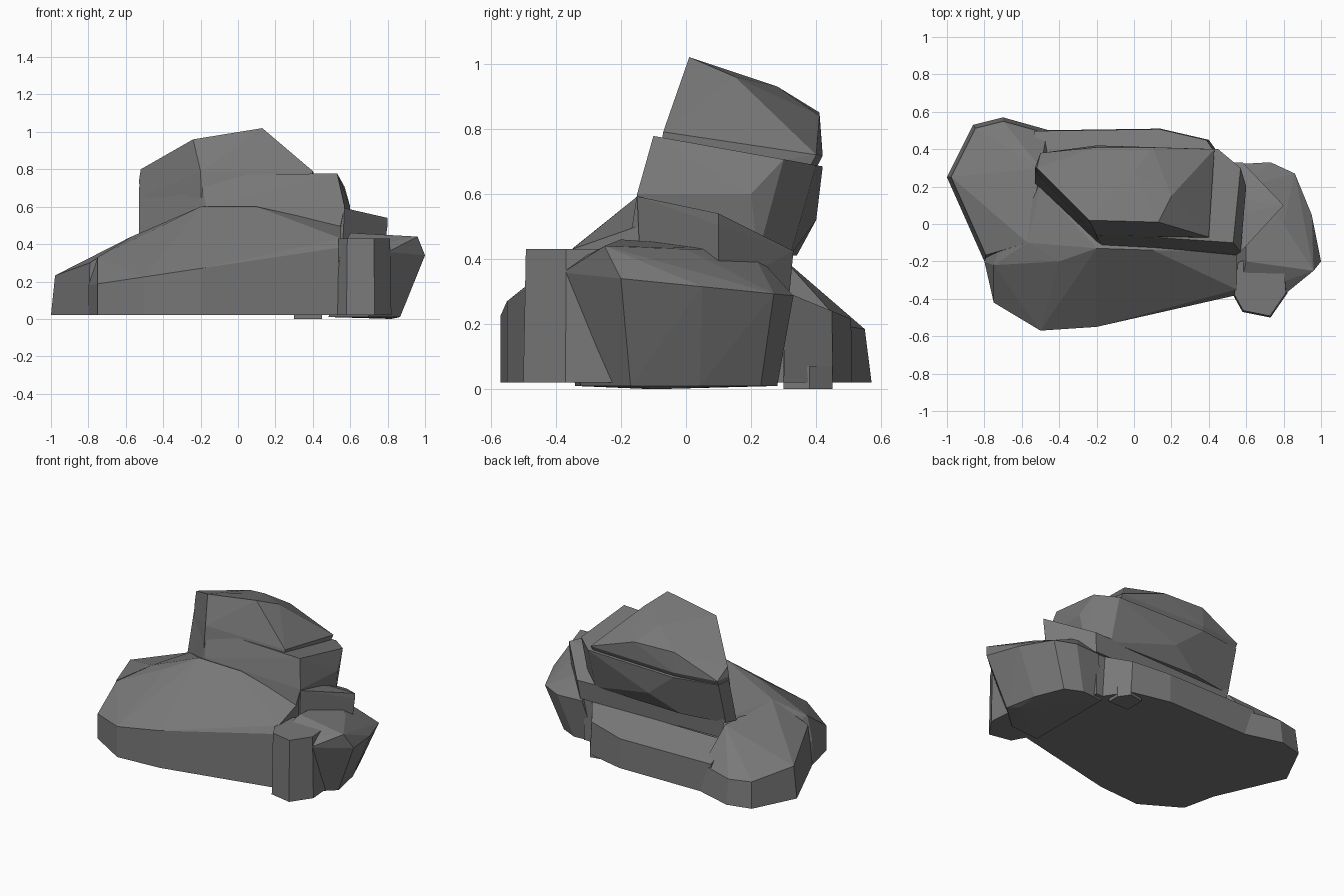
import bpy
import bmesh
import math
from mathutils import Vector

default_cube = bpy.data.objects.get("Cube")
if default_cube:
    bpy.data.objects.remove(default_cube, do_unlink=True)

# Single stone colour
stone = bpy.data.materials.new("stone_grey")
stone.use_nodes = True
stone_colour = (.19, .19, .19, 1)
stone.diffuse_color = stone_colour
shader = stone.node_tree.nodes["Principled BSDF"]
shader.inputs["Base Color"].default_value = stone_colour


def convex_boulder(bm):
    """Wrap the loose points in a hull and merge its nearly flat faces."""
    result = bmesh.ops.convex_hull(bm, input=bm.verts[:], use_existing_faces=False)
    buried = set(result["geom_interior"] + result["geom_unused"])
    loose = [item for item in buried if isinstance(item, bmesh.types.BMVert)]
    bmesh.ops.delete(bm, geom=loose, context='VERTS')
    bmesh.ops.dissolve_limit(bm, angle_limit=math.radians(2),
                             verts=bm.verts[:], edges=bm.edges[:])
    bmesh.ops.recalc_face_normals(bm, faces=bm.faces[:])


def rock(name, outline, rim, tilt=(0, 0), ground=.02, foot_scale=1,
         rim_scale=1, lean=(0, 0), crest=()):
    """Chiselled rock: a flat foot, a tilted rim of the same outline, a few crest corners."""
    bm = bmesh.new()
    points = [Vector(point) for point in outline]
    centre = sum(points, Vector((0, 0))) / len(points)
    slope = Vector(tilt)
    for point in points:
        foot = centre.lerp(point, foot_scale) - Vector(lean)
        edge = centre.lerp(point, rim_scale)
        bm.verts.new((foot.x, foot.y, ground))
        bm.verts.new((edge.x, edge.y, rim + slope.dot(point)))
    for corner in crest:
        bm.verts.new(corner)
    convex_boulder(bm)
    mesh = bpy.data.meshes.new(name)
    bm.to_mesh(mesh)
    bm.free()
    mesh.materials.append(stone)
    obj = bpy.data.objects.new(name, mesh)
    bpy.context.scene.collection.objects.link(obj)


# Wide lower mass with a sloping front
rock("main_boulder", rim=.3, tilt=(.15, 0),
     outline=[(-.8, -.2), (-.75, -.42), (-.5, -.57), (-.2, -.55), (.55, -.38),
              (.55, .3), (-.6, .3)],
     crest=[(-.75, -.22, .33), (-.4, -.2, .5), (-.2, -.13, .6), (.1, -.14, .6),
            (.55, -.15, .5), (.55, -.35, .43), (-.57, -.1, .44), (-.5, .2, .43)])

# Low lobe on the -x side, reaching out to the back
rock("side_lobe", rim=.27, tilt=(0, -.15), rim_scale=.93,
     outline=[(-1, .25), (-.86, .53), (-.7, .57), (-.45, .5), (-.3, 0), (-.8, -.2)],
     crest=[(-.5, .3, .4), (-.57, -.1, .44), (-.75, .1, .34), (-.7, .35, .3)])

# Bulging boulder on the +x side, undercut at its outer end
rock("end_boulder", rim=.32, tilt=(0, -.1), ground=.01, foot_scale=.85, lean=(.1, 0),
     outline=[(.55, -.4), (.8, -.38), (1, -.2), (.95, .05), (.86, .27), (.73, .33),
              (.55, .32)],
     crest=[(.96, -.25, .44), (.8, 0, .43), (.6, -.2, .46), (.6, .2, .43), (.82, -.1, 0)])

# Upright block at the front corner
rock("front_corner_block", rim=.43, rim_scale=.95,
     outline=[(.53, -.38), (.58, -.47), (.73, -.5), (.82, -.37), (.8, -.1), (.55, -.2)])

# Shelf between the lower mass and the crown
rock("middle_shelf", rim=.54, tilt=(0, -.35), ground=.3, foot_scale=.95,
     outline=[(-.2, -.1), (.57, -.15), (.8, .1), (.58, .33), (-.5, .3)],
     crest=[(.8, .1, .54)])

# Shoulder of the crown, leaning out over the back
rock("crown_shoulder", rim=.76, tilt=(0, -.18), ground=.41, lean=(0, .08),
     outline=[(-.2, -.05), (.53, -.1), (.57, .3), (.45, .4), (-.2, .42), (-.5, .37),
              (-.53, .3)],
     crest=[(-.17, -.11, .6), (.57, -.15, .6), (.6, .2, .6), (0, .4, .52)])

# Faceted crown
rock("crown", rim=.78, tilt=(0, -.15), ground=.65, foot_scale=.97, lean=(0, .03),
     outline=[(-.2, -.06), (.4, -.07), (.43, .4), (-.2, .42), (-.5, .38), (-.53, .3)],
     crest=[(-.24, .02, .96), (.13, .01, 1.02), (.2, .15, .96), (0, .28, .93),
            (-.2, .41, .85), (.1, .41, .84), (-.52, .3, .8)])

# Low ledge along the back
rock("back_ledge", rim=.42, tilt=(0, -.4), rim_scale=.97,
     outline=[(-.55, .5), (.14, .51), (.4, .45), (.5, .3), (-.55, .3)])

# Small stone at the foot of the ledge
rock("foot_stone", rim=.07, ground=0,
     outline=[(.3, .43), (.4, .45), (.45, .38), (.45, .3), (.3, .3)])
